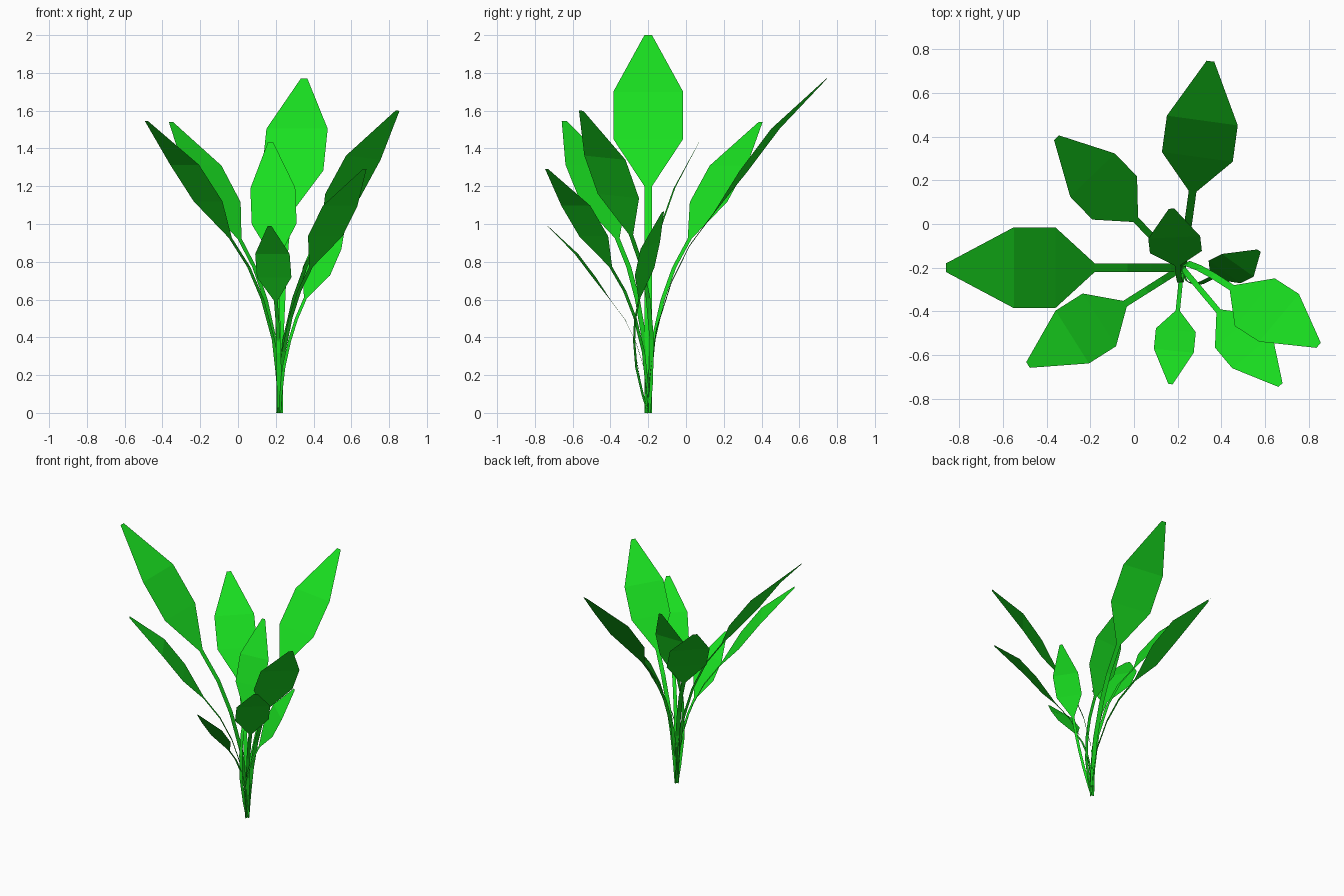
import bpy
from mathutils import Vector, Matrix

if "Cube" in bpy.data.objects:
    bpy.data.objects.remove(bpy.data.objects["Cube"])

ROOT = Vector((0.22, -0.20, 0))

# Reference leaf: (outward, height, half width), stem first, then blade
PROFILE = [(0, 0, .02), (.01, .2, .02), (.05, .5, .02), (.14, .78, .02),
           (.25, 1.0, .02), (.40, 1.2, .02),
           (.58, 1.45, .185), (.77, 1.7, .185), (1.08, 2.0, .02)]

green = bpy.data.materials.new("leaf_green")
green.diffuse_color = (0.01, 0.75, 0.015, 1)
green.use_nodes = True
green.node_tree.nodes["Principled BSDF"].inputs["Base Color"].default_value = green.diffuse_color

verts = [(r, s * w, z) for r, z, w in PROFILE for s in (-1, 1)]
faces = [(2*i, 2*i + 1, 2*i + 3, 2*i + 2) for i in range(len(PROFILE) - 1)]
mesh = bpy.data.meshes.new("leaf")
mesh.from_pydata(verts, [], [f[::-1] for f in faces])
mesh.materials.append(green)


def frame(tip, side):
    """Axes from the tip direction and the blade's width direction."""
    t = tip.normalized()
    s = (side - t * side.dot(t)).normalized()
    n = s.cross(t)
    if n.x * tip.x + n.y * tip.y < 0:      # blade bends outward
        s, n = -s, -n
    return Matrix((n, s, t)).transposed()


REF_TIP = Vector((PROFILE[-1][0], 0, PROFILE[-1][1]))
REF_FRAME = frame(REF_TIP, Vector((0, 1, 0)))

# Tip position and, for rolled leaves, the width direction
LEAVES = [
    ((-.86, -.20, 2.00), None),
    ((.35, .745, 1.77), None),
    ((-.355, .395, 1.54), None),
    ((-.485, -.645, 1.545), None),
    ((.845, -.555, 1.60), (.18, .22, -.03)),
    ((.67, -.737, 1.29), None),
    ((.167, -.733, .99), None),
    ((.172, .07, 1.435), (1, .04, 0)),
    ((.572, -.122, 1.065), (.14, -.10, -.04)),
]

# Place every leaf around the common root
for i, (tip, side) in enumerate(LEAVES):
    d = Vector(tip) - ROOT
    side = Vector(side) if side else Vector((-d.y, d.x, 0))
    rot = frame(d, side) @ REF_FRAME.transposed()
    size = d.length / REF_TIP.length
    leaf = bpy.data.objects.new(f"leaf_{i + 1}", mesh)
    bpy.context.collection.objects.link(leaf)
    leaf.matrix_world = (Matrix.Translation(ROOT) @ rot.to_4x4()
                         @ Matrix.Scale(size, 4))
